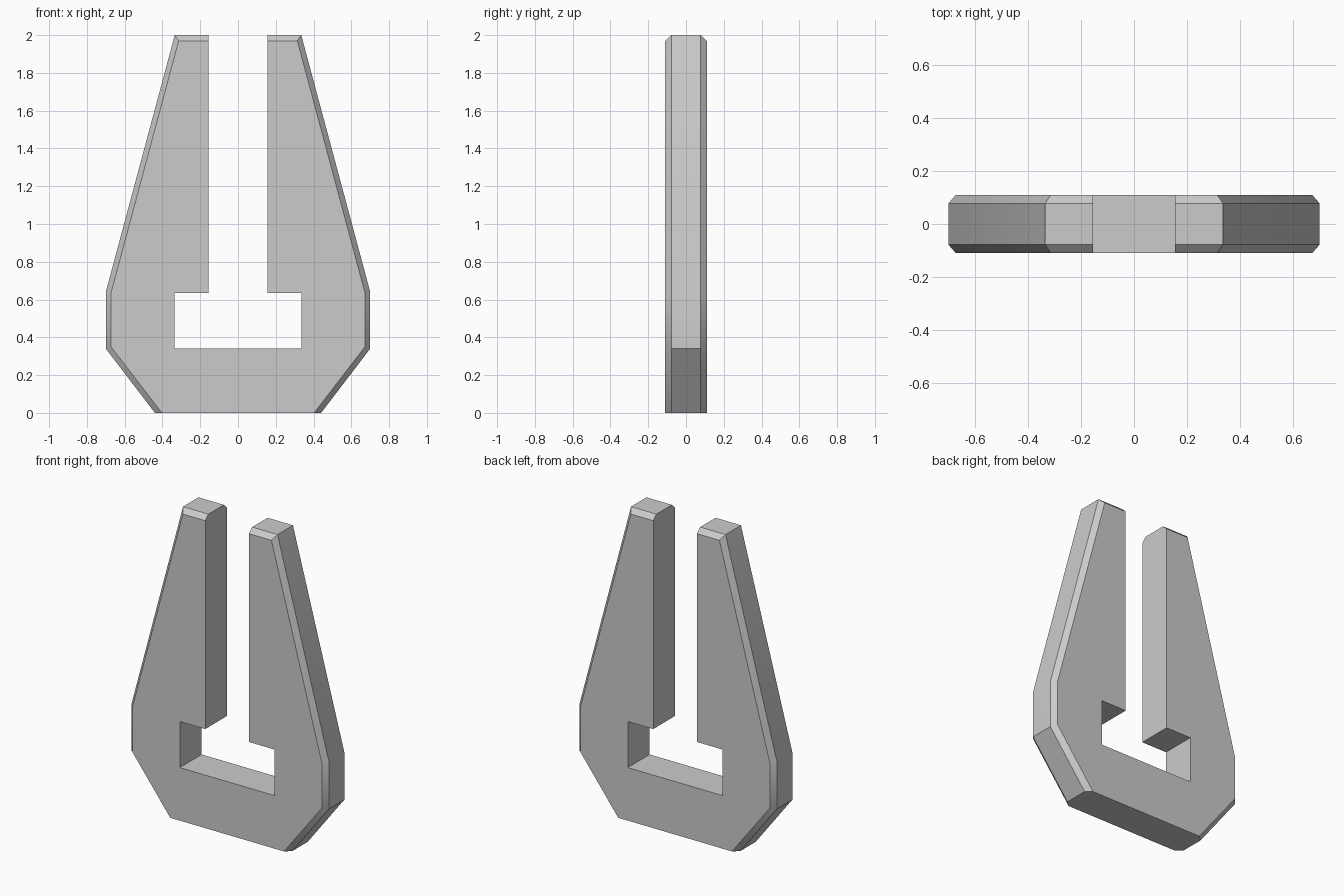
import bpy, bmesh, math

if "Cube" in bpy.data.objects:
    bpy.data.objects.remove(bpy.data.objects["Cube"])

HALF_DEPTH = 0.11
CHAMFER = 0.032

# Right half of the outline: outer edge at full size, and drawn in by the chamfer
outer = [(0.44, 0), (0.70, 0.34), (0.70, 0.64), (0.335, 2.0), (0.155, 2.0)]
inset = [(0.403, 0), (0.672, 0.35), (0.672, 0.636), (0.314, 1.97), (0.155, 1.97)]
# Slot and wider pocket, left unchamfered
slot = [(0.155, 0.635), (0.335, 0.635), (0.335, 0.34)]


def full_outline(half):
    """Mirror a half outline across x = 0 into a closed loop."""
    return half + [(-x, z) for x, z in reversed(half)]


def add_ring(bm, half, y):
    return [bm.verts.new((x, y, z)) for x, z in full_outline(half + slot)]


bm = bmesh.new()
rings = [
    add_ring(bm, inset, -HALF_DEPTH),
    add_ring(bm, outer, -HALF_DEPTH + CHAMFER),
    add_ring(bm, outer, HALF_DEPTH - CHAMFER),
    add_ring(bm, inset, HALF_DEPTH),
]

# Front and back faces, then walls between the rings
bm.faces.new(rings[0])
bm.faces.new(rings[-1][::-1])
n = len(rings[0])
for a, b in zip(rings, rings[1:]):
    for i in range(n):
        j = (i + 1) % n
        bm.faces.new((a[j], a[i], b[i], b[j]))

# Merge coplanar strips on the slot walls and the base
bmesh.ops.dissolve_limit(bm, angle_limit=math.radians(0.5),
                         verts=bm.verts[:], edges=bm.edges[:])
bmesh.ops.recalc_face_normals(bm, faces=bm.faces[:])

mesh = bpy.data.meshes.new("forked_clip")
bm.to_mesh(mesh)
bm.free()
clip = bpy.data.objects.new("forked_clip", mesh)
bpy.context.collection.objects.link(clip)

# Smooth only the shallow bend on the outer sides
bpy.context.view_layer.objects.active = clip
clip.select_set(True)
bpy.ops.object.shade_smooth_by_angle(angle=math.radians(30))
